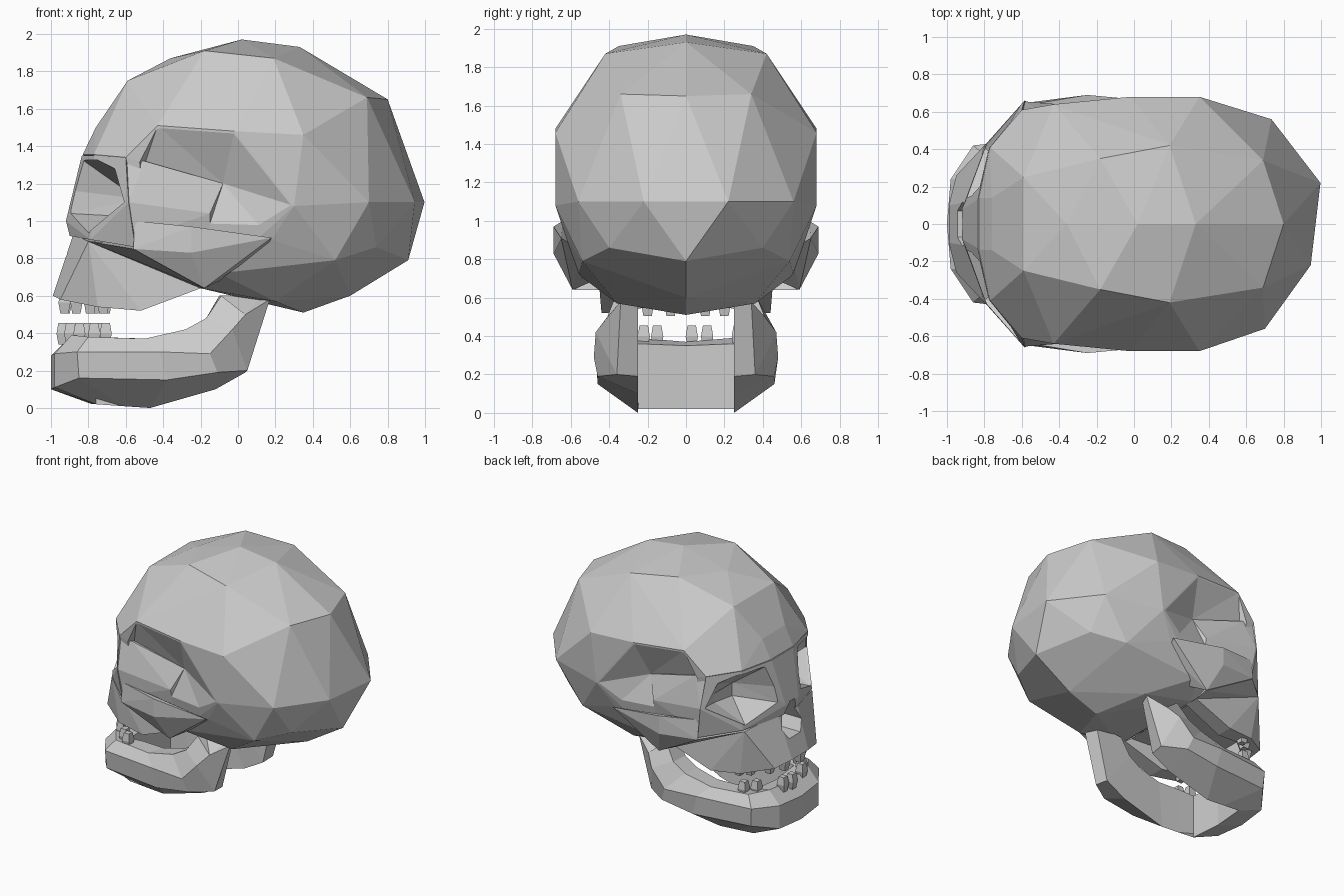
import bpy
import bmesh
from mathutils import Vector

if "Cube" in bpy.data.objects:
    bpy.data.objects.remove(bpy.data.objects["Cube"], do_unlink=True)

# One bone colour
bone = bpy.data.materials.new("bone_grey")
bone.use_nodes = True
bone_colour = (0.6, 0.6, 0.6, 1)
bone.diffuse_color = bone_colour
bone.node_tree.nodes["Principled BSDF"].inputs["Base Color"].default_value = bone_colour


def make_object(name, bm):
    """Turn a bmesh into a flat shaded bone object."""
    bmesh.ops.recalc_face_normals(bm, faces=bm.faces)
    mesh = bpy.data.meshes.new(name)
    bm.to_mesh(mesh)
    bm.free()
    mesh.materials.append(bone)
    obj = bpy.data.objects.new(name, mesh)
    bpy.context.scene.collection.objects.link(obj)
    return obj


def mirrored(points):
    """Add the copies of the points on the other side of the middle plane."""
    return points + [(x, -y, z) for x, y, z in points if y]


def hull(name, points):
    """Faceted convex solid around a few corner points."""
    bm = bmesh.new()
    for point in points:
        bm.verts.new(point)
    result = bmesh.ops.convex_hull(bm, input=bm.verts)
    loose = {v for v in result["geom_interior"] + result["geom_unused"]
             if isinstance(v, bmesh.types.BMVert)}
    bmesh.ops.delete(bm, geom=list(loose), context="VERTS")
    bmesh.ops.dissolve_limit(bm, angle_limit=0.02, verts=bm.verts, edges=bm.edges)
    return make_object(name, bm)


def pair(name, points):
    """Left and right copies of a convex solid."""
    flipped = [(x, -y, z) for x, y, z in points]
    return [hull(name + "_left", points), hull(name + "_right", flipped)]


def shifted(points, offset):
    """Points together with a copy moved by an offset."""
    return points + [tuple(Vector(p) + Vector(offset)) for p in points]


def carve(obj, cutters):
    """Subtract the cutters and keep the resulting mesh."""
    for cutter in cutters:
        cutter.hide_render = True
        modifier = obj.modifiers.new("carve", "BOOLEAN")
        modifier.operation = "DIFFERENCE"
        modifier.solver = "EXACT"
        modifier.object = cutter
    bpy.context.view_layer.update()
    graph = bpy.context.evaluated_depsgraph_get()
    carved = bpy.data.meshes.new_from_object(obj.evaluated_get(graph))
    obj.modifiers.clear()
    obj.data = carved


# Braincase and forehead, with a slightly uneven back
uneven_back = [(.997, .22, 1.1), (.945, -.22, 1.1), (.735, .56, 1.1), (.7, -.56, 1.1)]
cranium = hull("cranium", uneven_back + mirrored([
    (-.36, 0, 1.87), (.02, 0, 1.97), (.33, 0, 1.93), (.8, 0, 1.65),
    (.91, 0, .79), (.6, 0, .6), (.35, 0, .51),
    (-.59, .25, 1.75), (-.18, .35, 1.91), (.19, .42, 1.87), (.69, .34, 1.66),
    (.35, .68, 1.46), (-.02, .68, 1.48), (.3, .68, 1.08), (-.43, .64, 1.51),
    (.74, .4, .86), (.52, .54, .79), (.2, .36, .57), (.18, .62, .9),
    (-.1, .56, .72), (-.2, .4, .64), (-.5, .35, .9), (-.52, .57, 1),
    (-.6, .61, 1.34), (-.77, .41, 1.355), (-.83, .14, 1.355), (-.76, .14, 1.5)]))

# Brow, nose bridge and cheekbones
face = hull("face", mirrored([
    (-.835, .13, 1.35), (-.77, .41, 1.35), (-.6, .61, 1.335), (-.585, .66, 1.1),
    (-.55, .64, .86), (-.92, .08, 1), (-.9, .1, .92), (-.79, .43, .9),
    (-.5, .4, .86), (-.5, .4, 1.34)]))

# Side walls joining the outer eye rims to the braincase
walls = pair("temple_wall", [
    (-.6, .6, 1.33), (-.5, .6, 1.32), (-.585, .655, 1.1), (-.55, .635, .9),
    (-.08, .55, 1.2), (-.15, .62, 1.04), (-.15, .58, .85),
    (-.5, .45, 1.3), (-.5, .45, .92), (-.1, .45, 1)])

# Upper jaw
upper_jaw = hull("upper_jaw", mirrored([
    (-.88, .12, .93), (-.8, .42, .89), (-.99, .1, .6), (-.95, .26, .58),
    (-.75, .4, .54), (-.52, .44, .52), (-.2, .45, .64), (-.5, .42, .86)]))

# Cheek arches with the slanted underside of the cheekbone
pair("cheek_arch", [
    (-.55, .64, 1), (-.25, .69, .97), (.18, .65, .91), (-.1, .6, .7),
    (-.18, .59, .64), (-.25, .69, .83), (-.56, .65, .85),
    (-.5, .58, .95), (.15, .55, .85), (-.1, .5, .68)])
pair("cheek_underside", [
    (-.8, .42, .89), (-.56, .64, .85), (-.25, .66, .81), (-.2, .45, .64),
    (-.18, .58, .64), (-.5, .45, .88)])

# Hollows: temples, eye sockets, nose opening and palate
temple_rim = [(-.43, .645, 1.51), (-.02, .685, 1.48), (.3, .685, 1.08),
              (.16, .66, .92), (-.54, .64, 1.32), (-.54, .64, 1)]
temples = pair("temple_cutter", shifted(temple_rim, (0, .3, 0)) + [
    (-.08, .55, 1.2), (-.5, .57, 1.3), (-.15, .6, 1.04), (-.5, .57, 1)])

socket_rim = [(-.9, .14, 1.04), (-.87, .15, 1.16), (-.83, .2, 1.325),
              (-.74, .43, 1.325), (-.66, .55, 1.28), (-.595, .625, 1.1),
              (-.79, .4, .935)]
sockets = pair("socket_cutter", shifted(socket_rim, (-.3, .15, 0)) + [
    (-.54, .2, 1.02), (-.54, .2, 1.12), (-.54, .42, 1.12), (-.54, .42, 1.05)])

nose = hull("nose_cutter", shifted(mirrored([
    (-.75, .03, 1.01), (-.75, .12, .82), (-.75, .07, .74)]), (-.4, 0, 0)))
palate = hull("palate_cutter", shifted(mirrored([
    (-.86, .16, .68), (-.7, .3, .68), (.1, .36, .68)]), (0, 0, -.3)))

carve(cranium, temples + sockets)
carve(face, sockets + [nose])
carve(upper_jaw, [nose, palate])
for wall in walls:
    carve(wall, sockets)
for cutter in temples + sockets + [nose, palate]:
    bpy.data.objects.remove(cutter, do_unlink=True)

# Lower jaw: five-sided sections from the chin back to the hinge
# (outer low, outer high, rim, inner high, inner low)
chin = [(-1, 0, .1), (-1, 0, .28), (-.9, 0, .37), (-.78, 0, .35), (-.78, 0, .02)]
side = [
    [(-.98, .24, .11), (-.98, .24, .29), (-.89, .24, .39), (-.76, .25, .36), (-.76, .25, .02)],
    [(-.85, .41, .16), (-.86, .42, .3), (-.8, .37, .38), (-.64, .26, .37), (-.62, .25, .01)],
    [(-.38, .46, .15), (-.42, .47, .3), (-.5, .4, .37), (-.46, .27, .37), (-.47, .25, 0)],
    [(-.11, .46, .19), (-.15, .48, .29), (-.28, .41, .42), (-.28, .26, .41), (-.12, .25, .1)],
    [(.05, .36, .2), (-.03, .47, .42), (-.17, .4, .48), (-.17, .25, .47), (.04, .25, .19)],
    [(.17, .34, .58), (.04, .41, .5), (-.09, .37, .6), (-.1, .26, .6), (.14, .25, .61)]]
other_side = [[(x, -y, z) for x, y, z in section] for section in reversed(side)]

bm = bmesh.new()
rings = [[bm.verts.new(p) for p in section] for section in other_side + [chin] + side]
for ring, following in zip(rings, rings[1:]):
    for i in range(len(ring)):
        j = (i + 1) % len(ring)
        bm.faces.new((ring[i], ring[j], following[j], following[i]))
for end in (rings[0], rings[-1]):
    bm.faces.new(end)
bmesh.ops.triangulate(bm, faces=[f for f in bm.faces if len(f.verts) > 4])
make_object("lower_jaw", bm)


# Teeth: small tapered pegs spaced unevenly along both jaws
def tooth(name, y, root, tip):
    x = -.94 + 1.9 * y * y
    corners = []
    for z, half in ((root, .022), ((root + tip) / 2, .032), (tip, .022)):
        corners += [(x + a * half, y + b * half, z) for a in (-1, 1) for b in (-1, 1)]
    hull(name, corners)


for y in (-.35, -.3, -.22, -.15, .03, .11, .27, .33):
    tooth("lower_tooth", y, .34, .455)
for y in (-.34, -.28, -.2, -.08, .1, .2, .3, .35):
    tooth("upper_tooth", y, .62, .505)
